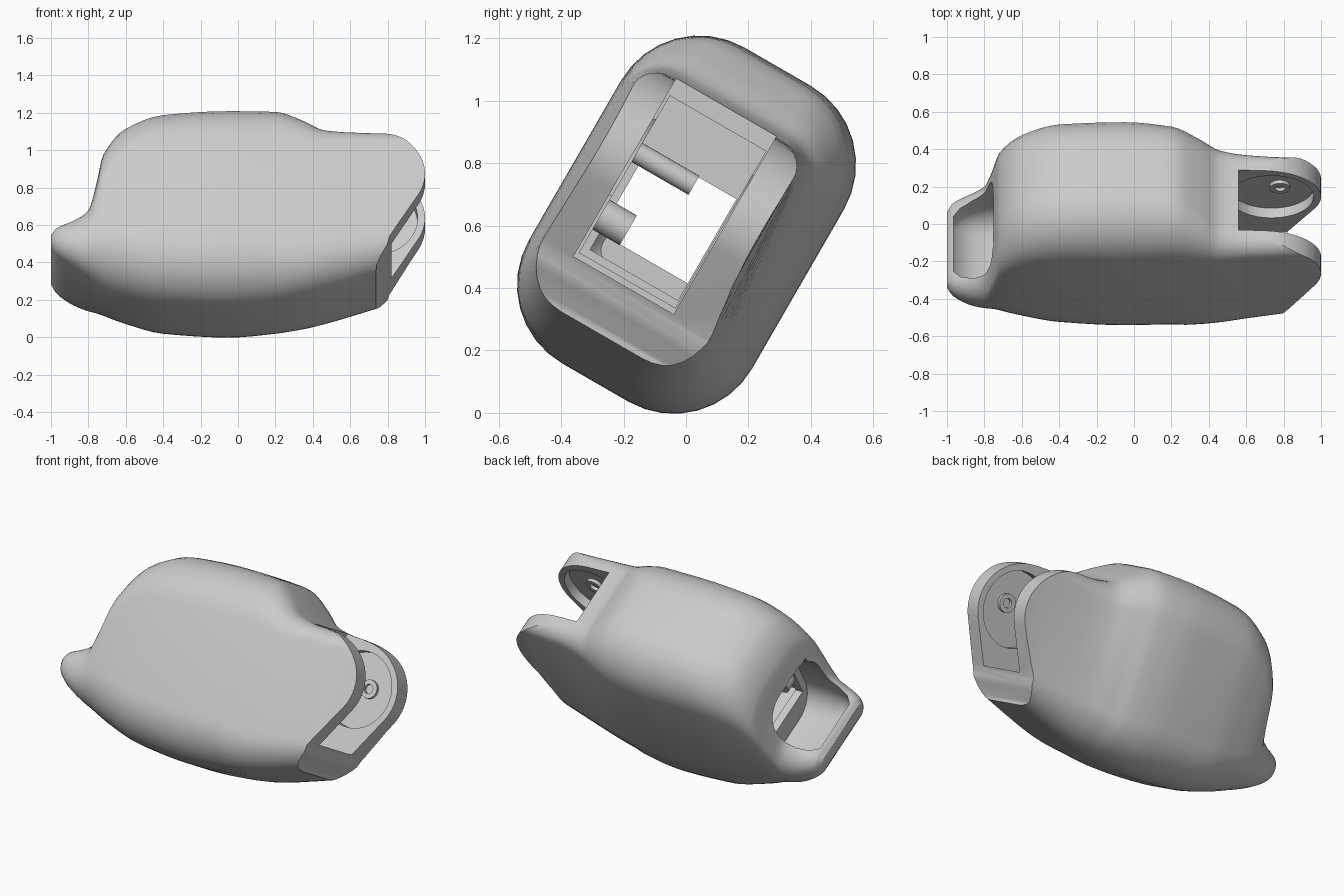
import bpy, bmesh
from math import sin, cos, pi, radians

if "Cube" in bpy.data.objects:
    bpy.data.objects.remove(bpy.data.objects["Cube"])

# Everything is built in a local frame (x length, y width, z height), then tilted 30 degrees about x.


def make(name, bm):
    bmesh.ops.recalc_face_normals(bm, faces=bm.faces)
    me = bpy.data.meshes.new(name)
    bm.to_mesh(me)
    bm.free()
    ob = bpy.data.objects.new(name, me)
    bpy.context.collection.objects.link(ob)
    return ob


def loft(name, rings, closed=False):
    bm = bmesh.new()
    rs = [[bm.verts.new(p) for p in ring] for ring in rings]
    n = len(rs[0])
    pairs = list(zip(rs, rs[1:] + rs[:1])) if closed else list(zip(rs, rs[1:]))
    for a, b in pairs:
        for i in range(n):
            bm.faces.new((a[i], a[(i + 1) % n], b[(i + 1) % n], b[i]))
    if not closed:
        bm.faces.new(rs[0])
        bm.faces.new(rs[-1])
    return make(name, bm)


def box(x0, x1, u0, u1, v0, v1):
    return loft("cutter", [[(x, u0, v0), (x, u1, v0), (x, u1, v1), (x, u0, v1)] for x in (x0, x1)])


def circle(x, u, v, r, n=48):
    return [(x + r * cos(2 * pi * i / n), u, v + r * sin(2 * pi * i / n)) for i in range(n)]


def boolean(ob, cutter, op="DIFFERENCE"):
    mod = ob.modifiers.new("cut", "BOOLEAN")
    mod.operation, mod.solver, mod.object = op, "EXACT", cutter
    bpy.context.view_layer.update()
    me = bpy.data.meshes.new_from_object(ob.evaluated_get(bpy.context.evaluated_depsgraph_get()))
    ob.modifiers.clear()
    ob.data = me
    bpy.data.objects.remove(cutter)


# Body stations: x, width min/max, height min/max, corner radius
KEYS = [
    (-1.0, -.25, .20, -.27, -.20, .03), (-.97, -.29, .25, -.315, -.165, .07),
    (-.88, -.33, .30, -.38, -.12, .12), (-.80, -.35, .33, -.425, -.04, .18),
    (-.76, -.36, .345, -.445, .12, .22), (-.72, -.37, .36, -.465, .32, .25),
    (-.60, -.385, .385, -.51, .48, .27), (-.40, -.40, .41, -.56, .56, .28),
    (-.05, -.41, .415, -.585, .583, .29), (.20, -.405, .385, -.57, .573, .27),
    (.35, -.40, .325, -.55, .49, .20), (.46, -.395, .275, -.525, .41, .14),
    (.60, -.385, .245, -.485, .385, .10), (.80, -.375, .23, -.425, .38, .09),
    (1.05, -.36, .22, -.36, .38, .07)]


def slope(i, k):
    if i in (0, len(KEYS) - 1):
        i0 = max(0, i - 1)
        i1 = i0 + 1
        return (KEYS[i1][k] - KEYS[i0][k]) / (KEYS[i1][0] - KEYS[i0][0])
    a, b, c = KEYS[i - 1], KEYS[i], KEYS[i + 1]
    d0, d1 = (b[k] - a[k]) / (b[0] - a[0]), (c[k] - b[k]) / (c[0] - b[0])
    return 0 if d0 * d1 <= 0 else 2 * d0 * d1 / (d0 + d1)


def stations(sub=4):
    for i in range(len(KEYS) - 1):
        a, b = KEYS[i], KEYS[i + 1]
        h = b[0] - a[0]
        for s in range(sub):
            t = s / sub
            yield [a[0] + h * t] + [
                (2 * t**3 - 3 * t**2 + 1) * a[k] + (t**3 - 2 * t**2 + t) * h * slope(i, k)
                + (3 * t**2 - 2 * t**3) * b[k] + (t**3 - t**2) * h * slope(i + 1, k)
                for k in range(1, 6)]
    yield KEYS[-1]


def section(x, u0, u1, v0, v1, r, seg=8):
    # towards the fork the lower corners stay rounder and wider than the upper ones
    rb = max(r, .29 - .16 * x) if x > 0 else r
    ub = max(u1, .415 - .2 * x) if x > 0 else u1
    pts = []
    corners = [(u1 - r, v1 - r, r), (u0 + r, v1 - r, r), (u0 + rb, v0 + rb, rb), (ub - rb, v0 + rb, rb)]
    for q, (cu, cv, cr) in enumerate(corners):
        for j in range(seg + 1):
            a = (q + j / seg) * pi / 2
            pts.append((x, cu + cr * cos(a), cv + cr * sin(a)))
    return pts


# Outer shell
shell = loft("limb_shell", [section(*s) for s in stations()])

# Rounded fork ends and slanted lower end
arc = [(.68 + .32 * cos(a), .10 + .28 * sin(a)) for a in [radians(90 - 115 * i / 24) for i in range(25)]]
side = [(-1.5, -1), (-1.5, 1), (.68, 1)] + arc + [(.81, -.29), (.80, -.33), (.74, -.42), (.70, -1)]
boolean(shell, loft("cutter", [[(x, u, v) for x, v in side] for u in (-1, 1)]), "INTERSECT")

# Fork slot and hollow inside
boolean(shell, box(.56, 1.3, -.26, .11, -.27, 1))
boolean(shell, box(-.55, .60, -.25, .105, -.25, .33))
boolean(shell, box(-.90, -.50, -.225, .10, -.225, .15))

# Rounded bowl scooped into the lip at the other end
bowl = [(-.965, -.20, .14, -.235, .10, .05), (-.93, -.24, .18, -.28, .13, .08),
        (-.86, -.265, .21, -.32, .15, .12), (-.76, -.275, .23, -.345, .16, .15),
        (-.60, -.275, .23, -.35, .16, .16)]
boolean(shell, loft("cutter", [section(*s) for s in bowl]))

# Round recess on the inner faces of both fork plates
boolean(shell, loft("cutter", [circle(.735, u, .10, .225) for u in (-.315, .17)]))


# Screw rings in the fork recesses
def ring(name, x, u0, u1, v, ro, ri):
    return loft(name, [circle(x, u, v, r, 32) for u, r in ((u0, ro), (u1, ro), (u1, ri), (u0, ri))], True)


parts = [shell,
         ring("back_screw_ring", .78, .175, .15, .12, .055, .028),
         ring("front_screw_ring", .78, -.32, -.295, .12, .055, .028)]

# Pivot bosses inside the mouth
parts.append(loft("front_pivot_boss", [circle(-.53, u, -.11, .055, 32) for u in (-.26, -.15)]))
parts.append(loft("upper_pivot_pin", [circle(-.53, u, .12, .035, 24) for u in (-.26, -.04)]))

# Tilt, seat on the ground and shade
bpy.ops.object.select_all(action="DESELECT")
for ob in parts:
    ob.rotation_euler.x = radians(-30)
    ob.location.z = .605
    ob.select_set(True)
bpy.context.view_layer.objects.active = shell
bpy.ops.object.shade_smooth_by_angle(angle=radians(35))
